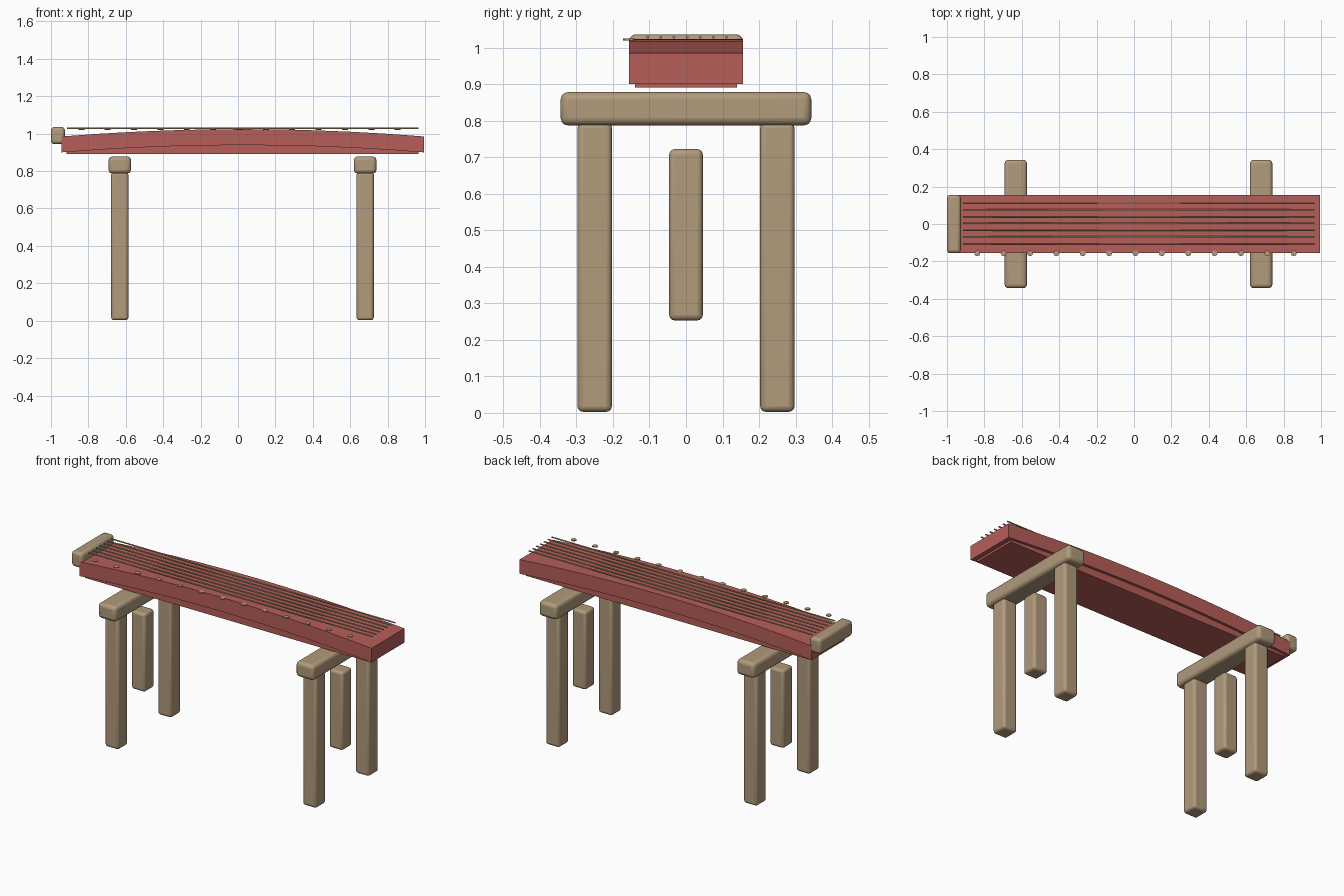
import bpy, bmesh, math

old = bpy.data.objects.get("Cube")
if old:
    bpy.data.objects.remove(old, do_unlink=True)


def material(name, rgb):
    m = bpy.data.materials.new(name)
    m.use_nodes = True
    m.diffuse_color = (*rgb, 1)
    m.node_tree.nodes["Principled BSDF"].inputs["Base Color"].default_value = (*rgb, 1)
    return m


wood = material("tan wood", (0.44, 0.325, 0.2))
lacquer = material("red lacquer", (0.47, 0.112, 0.098))


def add_object(name, bm, mat):
    bmesh.ops.recalc_face_normals(bm, faces=bm.faces)
    mesh = bpy.data.meshes.new(name)
    bm.to_mesh(mesh)
    bm.free()
    mesh.materials.append(mat)
    ob = bpy.data.objects.new(name, mesh)
    bpy.context.collection.objects.link(ob)
    return ob


def box(name, x, y, z, mat, bevel=0.0):
    """Box from (min, max) ranges, optionally with rounded edges."""
    bm = bmesh.new()
    bmesh.ops.create_cube(bm, size=1)
    for v in bm.verts:
        for i, (lo, hi) in enumerate((x, y, z)):
            v.co[i] = hi if v.co[i] > 0 else lo
    ob = add_object(name, bm, mat)
    if bevel:
        mod = ob.modifiers.new("rounding", "BEVEL")
        mod.width = bevel
        mod.segments = 3
        for o in bpy.context.selected_objects:
            o.select_set(False)
        ob.select_set(True)
        bpy.context.view_layer.objects.active = ob
        bpy.ops.object.shade_smooth_by_angle(angle=math.radians(40))
    return ob


def cylinder(name, radius, depth, sides, location, along_x=False):
    bm = bmesh.new()
    bmesh.ops.create_cone(bm, cap_ends=True, segments=sides,
                          radius1=radius, radius2=radius, depth=depth)
    ob = add_object(name, bm, wood)
    ob.location = location
    if along_x:
        ob.rotation_euler.y = math.pi / 2
    return ob


# Two trestle stands, each with a crossbar, two legs and a middle post
for side, x in (("right", -0.632), ("left", 0.68)):
    box(f"{side}_stand_crossbar", (x - 0.06, x + 0.06), (-0.343, 0.343),
        (0.787, 0.878), wood, 0.02)
    for end, y in (("front", -0.25), ("back", 0.25)):
        box(f"{side}_stand_{end}_leg", (x - 0.046, x + 0.046),
            (y - 0.047, y + 0.047), (0.003, 0.795), wood, 0.015)
    box(f"{side}_stand_middle_post", (x - 0.046, x + 0.046),
        (-0.046, 0.046), (0.253, 0.722), wood, 0.015)

# Arched sound board, swept along its length
bm = bmesh.new()
steps, start, end = 10, -0.943, 0.995
previous = None
for i in range(steps + 1):
    t = i / steps
    x = start + (end - start) * t
    rise = 0.039 * (1 - (2 * t - 1) ** 2)
    ring = [bm.verts.new((x, y, z + rise)) for y, z in
            ((-0.156, 0.9), (0.156, 0.9), (0.156, 0.985), (-0.156, 0.985))]
    if previous:
        for k in range(4):
            n = (k + 1) % 4
            bm.faces.new((previous[k], previous[n], ring[n], ring[k]))
    else:
        bm.faces.new(ring)
    previous = ring
bm.faces.new(previous)
add_object("arched_sound_board", bm, lacquer)

# Flat base under the arch
box("base_board", (-0.918, 0.965), (-0.14, 0.14), (0.89, 0.945), lacquer)

# Rounded head piece at the end
box("head_piece", (-1.0, -0.926), (-0.156, 0.156), (0.944, 1.036), wood, 0.018)

# Seven strings
for i in range(7):
    cylinder(f"string_{i + 1}", 0.004, 1.88, 8,
             (0.025, -0.105 + 0.036 * i, 1.028), along_x=True)

# Thirteen position markers along the front edge
for i in range(13):
    cylinder(f"position_marker_{i + 1}", 0.016, 0.005, 8,
             (-0.838 + 0.141 * i, -0.156, 1.022))
